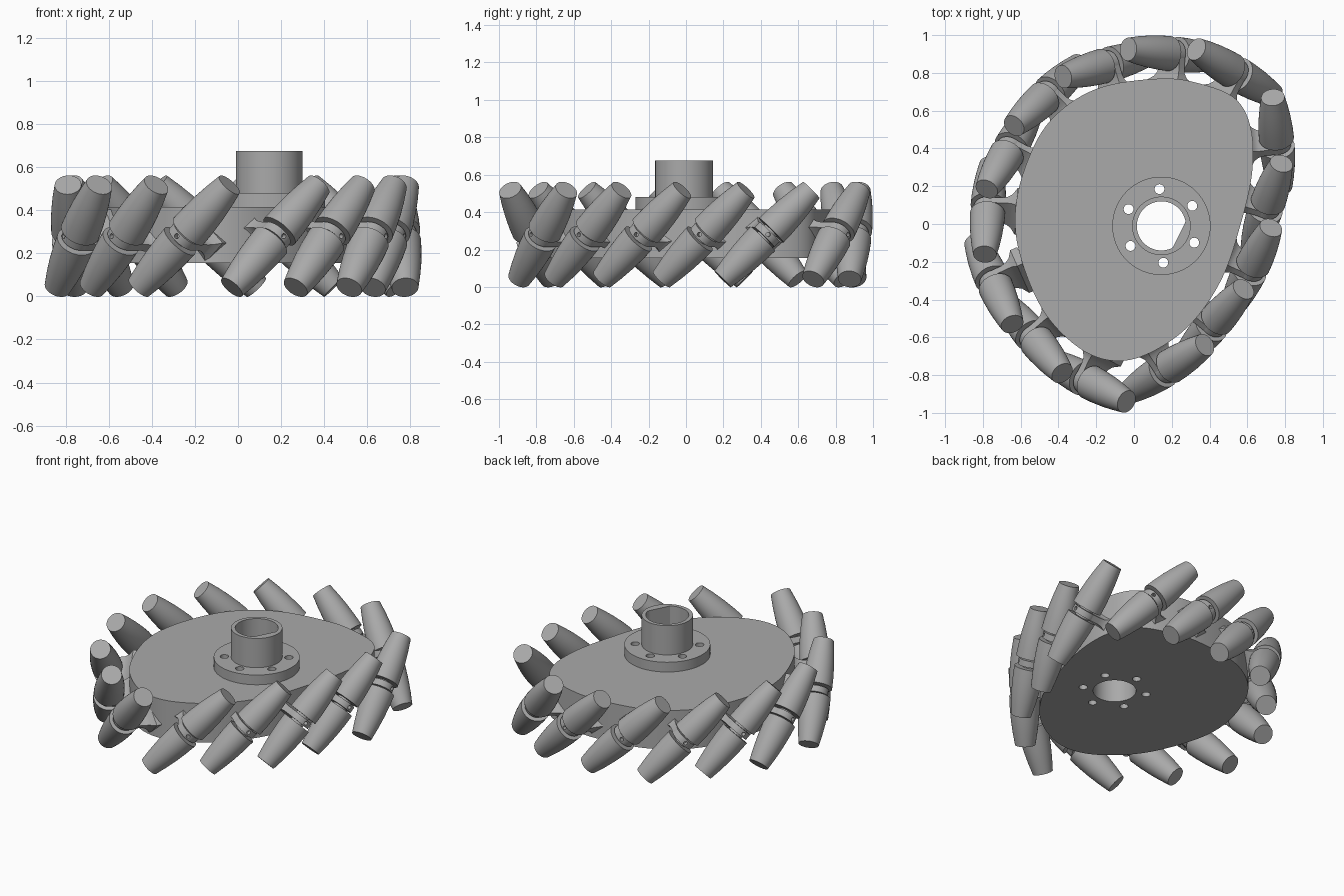
import bpy, bmesh
from math import sin, cos, pi, radians
from mathutils import Vector, Matrix

if "Cube" in bpy.data.objects:
    bpy.data.objects.remove(bpy.data.objects["Cube"])

grey = bpy.data.materials.new("machined_grey")
grey.use_nodes = True
grey.diffuse_color = (0.4, 0.4, 0.4, 1)
grey.node_tree.nodes["Principled BSDF"].inputs["Base Color"].default_value = (0.4, 0.4, 0.4, 1)


def add_object(name, bm):
    bmesh.ops.recalc_face_normals(bm, faces=bm.faces)
    mesh = bpy.data.meshes.new(name)
    bm.to_mesh(mesh)
    bm.free()
    mesh.materials.append(grey)
    ob = bpy.data.objects.new(name, mesh)
    bpy.context.collection.objects.link(ob)
    return ob


def loft(bm, rings):
    """Skin a stack of equal-length rings and cap both ends."""
    rows = [[bm.verts.new(p) for p in ring] for ring in rings]
    n = len(rows[0])
    for a, b in zip(rows, rows[1:]):
        for i in range(n):
            bm.faces.new((a[i], a[(i + 1) % n], b[(i + 1) % n], b[i]))
    bm.faces.new(rows[0])
    bm.faces.new(rows[-1])


def circle(r, cx=0, cy=0, n=48):
    return [Vector((cx + r * cos(2 * pi * i / n), cy + r * sin(2 * pi * i / n))) for i in range(n)]


def prism(name, outline, z0, z1):
    bm = bmesh.new()
    loft(bm, [[(p.x, p.y, z) for p in outline] for z in (z0, z1)])
    return add_object(name, bm)


def lathe(bm, profile, n=40):
    loft(bm, [[(p.x, p.y, z) for p in circle(r, n=n)] for r, z in profile])


def select_only(ob):
    bpy.ops.object.select_all(action='DESELECT')
    ob.select_set(True)
    bpy.context.view_layer.objects.active = ob


def cut(ob, cutters):
    select_only(ob)
    for c in cutters:
        mod = ob.modifiers.new("hole", 'BOOLEAN')
        mod.operation, mod.solver, mod.object = 'DIFFERENCE', 'EXACT', c
        bpy.ops.object.modifier_apply(modifier=mod.name)


def smooth(ob):
    select_only(ob)
    bpy.ops.object.shade_smooth_by_angle(angle=radians(30))


def closed_spline(points, steps=8):
    out, n = [], len(points)
    pts = [Vector(p) for p in points]
    for i in range(n):
        a, b, c, d = (pts[(i + k) % n] for k in (-1, 0, 1, 2))
        for s in range(steps):
            t = s / steps
            out.append(0.5 * (2 * b + (c - a) * t + (2 * a - 5 * b + 4 * c - d) * t * t
                              + (3 * b - a - 3 * c + d) * t ** 3))
    return out


# Cam-shaped body
outline = closed_spline([
    (0.14, 0.77), (0.36, 0.74), (0.54, 0.66), (0.62, 0.5), (0.625, 0.27), (0.565, 0),
    (0.465, -0.29), (0.3, -0.53), (0.09, -0.68), (-0.1, -0.725), (-0.285, -0.66),
    (-0.47, -0.475), (-0.59, -0.21), (-0.63, 0.03), (-0.58, 0.29), (-0.445, 0.545), (-0.2, 0.715)])
body = prism("cam_body", outline, 0.155, 0.415)

# Offset hub: flange and sleeve
HX, HY = 0.145, -0.01
flange = prism("hub_flange", circle(0.26, HX, HY, 64), 0.415, 0.48)
sleeve = prism("hub_sleeve", circle(0.155, HX, HY, 64), 0.48, 0.675)

# Shaft bore, flattened on one side within the hub, and bolt holes
flat_dir = Vector((cos(radians(-27)), sin(radians(-27))))
d_shape = []
for p in circle(0.13, n=64):
    over = max(0, p.dot(flat_dir) - 0.105)
    d_shape.append(p - flat_dir * over + Vector((HX, HY)))
round_bore = prism("round_bore_cutter", circle(0.13, HX, HY, 64), 0, 1)
flat_bore = prism("flat_bore_cutter", d_shape, 0, 1)
bolts = []
for i in range(6):
    a = radians(93 + 60 * i)
    bolts.append(prism("bolt_hole_cutter", circle(0.026, HX + 0.195 * cos(a), HY + 0.195 * sin(a), 24), 0, 1))
cut(body, [round_bore] + bolts)
cut(flange, [flat_bore] + bolts)
cut(sleeve, [flat_bore])
for ob in (body, flange, sleeve):
    smooth(ob)

# Roller half: a barrel taper along local z
bm = bmesh.new()
lathe(bm, [(0.093, 0.032), (0.091, 0.1), (0.085, 0.18), (0.075, 0.26), (0.062, 0.337)])
roller = add_object("roller_half", bm)
smooth(roller)

# Bracket head: disc between the roller halves, with a screw hole facing outward
bm = bmesh.new()
lathe(bm, [(0.075, -0.02), (0.075, 0.02)])
head = add_object("bracket_head", bm)
bm = bmesh.new()
loft(bm, [[(x, p.x, p.y) for p in circle(0.012, n=16)] for x in (0.04, 0.1)])
screw = add_object("screw_hole_cutter", bm)
cut(head, [screw])
smooth(head)

# Axle stub joining the halves
bm = bmesh.new()
lathe(bm, [(0.045, -0.04), (0.045, 0.04)], 24)
axle = add_object("roller_axle", bm)
smooth(axle)

# Bracket arm: web that flares into the body
bm = bmesh.new()
rings = []
for x, w, t in [(-0.01, 0.073, 0.02), (-0.07, 0.075, 0.02), (-0.1, 0.08, 0.023),
                (-0.125, 0.09, 0.035), (-0.15, 0.11, 0.065), (-0.19, 0.11, 0.065)]:
    rings.append([(x, -w, -t), (x, w, -t), (x, w, t), (x, -w, t)])
loft(bm, rings)
arm = add_object("bracket_arm", bm)
smooth(arm)

for c in [round_bore, flat_bore, screw] + bolts:
    bpy.data.objects.remove(c)

# Upper end of each roller axis, and its heading in degrees
rollers = [(-0.04, -0.94, -28), (0.375, -0.64, 32), (0.58, -0.345, 49), (0.725, -0.02, 64),
           (0.78, 0.32, 71), (0.735, 0.67, 95), (0.33, 0.925, 149), (-0.03, 0.925, 174),
           (-0.375, 0.78, 195), (-0.635, 0.52, 223), (-0.78, 0.185, 240), (-0.79, -0.16, 266),
           (-0.645, -0.53, 294), (-0.38, -0.79, 309)]
turn_over = Matrix.Rotation(pi, 4, 'X')
for i, (x, y, heading) in enumerate(rollers, 1):
    a = radians(heading)
    along = Vector((cos(a), sin(a), 0))
    out = Vector((sin(a), -cos(a), 0))
    axis = (along + Vector((0, 0, 1))).normalized()
    frame = Matrix((out, axis.cross(out), axis)).transposed().to_4x4()
    frame.translation = Vector((x, y, 0.28)) - along * 0.238
    for part, name, local in [(roller, "roller_upper", Matrix()), (roller, "roller_lower", turn_over),
                              (head, "bracket_head", Matrix()), (axle, "roller_axle", Matrix()),
                              (arm, "bracket_arm", Matrix())]:
        ob = bpy.data.objects.new(f"{name}_{i}", part.data)
        ob.matrix_world = frame @ local
        bpy.context.collection.objects.link(ob)
for part in (roller, head, axle, arm):
    bpy.data.objects.remove(part)
